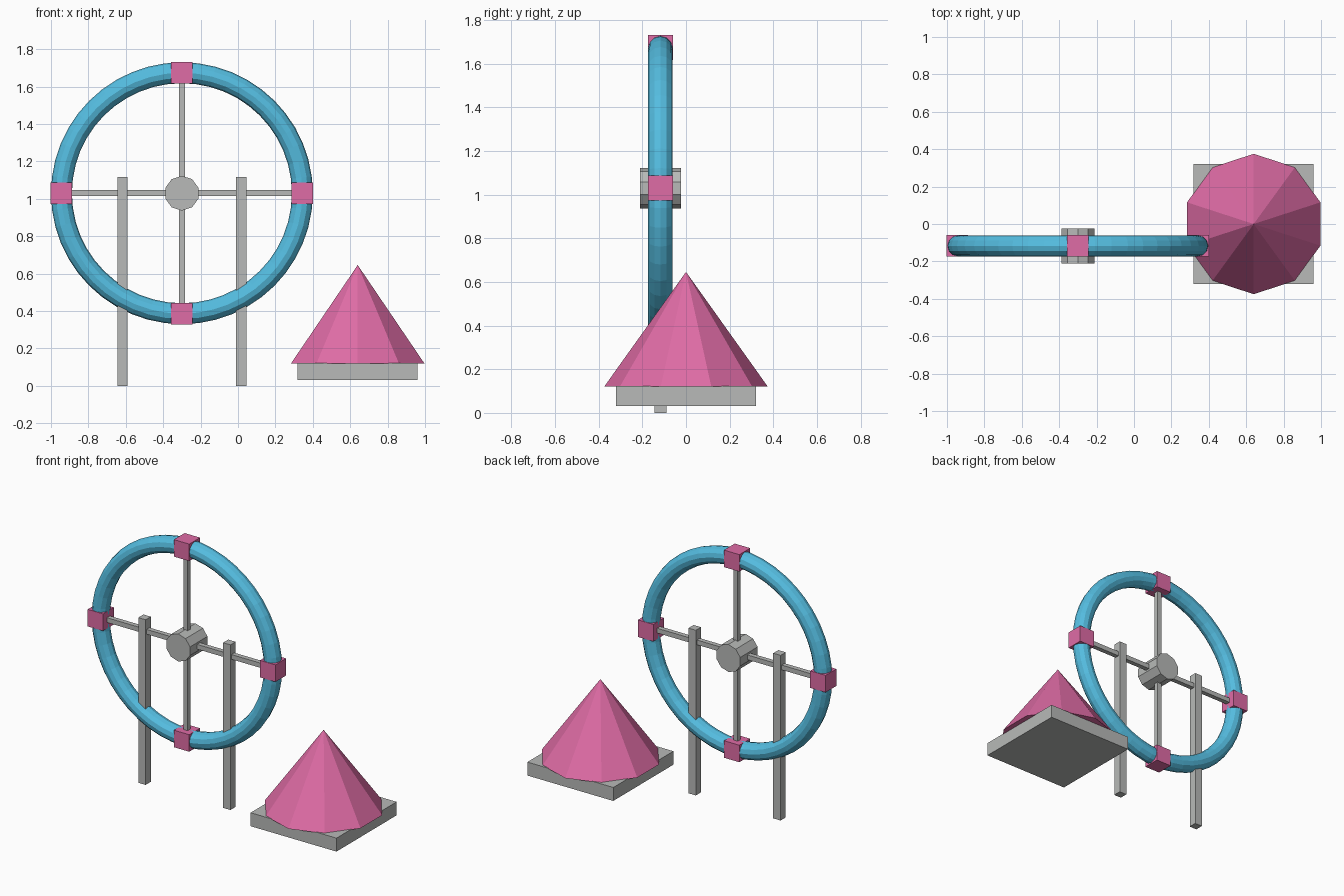
import bpy
from math import pi, sin, cos
from mathutils import Vector

cube = bpy.data.objects.get("Cube")
if cube:
    bpy.data.objects.remove(cube, do_unlink=True)


def material(name, r, g, b):
    m = bpy.data.materials.new(name)
    m.use_nodes = True
    m.diffuse_color = (r, g, b, 1)
    m.node_tree.nodes["Principled BSDF"].inputs["Base Color"].default_value = (r, g, b, 1)
    return m


blue = material("sky blue", 0.09, 0.51, 0.75)
pink = material("pink", 0.74, 0.15, 0.38)
grey = material("light grey", 0.48, 0.49, 0.48)


def finish(name, mat):
    ob = bpy.context.object
    ob.name = name
    ob.data.materials.append(mat)
    return ob


def box(name, mat, center, size):
    bpy.ops.mesh.primitive_cube_add(size=1, location=center)
    ob = finish(name, mat)
    ob.scale = size
    bpy.ops.object.transform_apply(location=False, rotation=False, scale=True)
    return ob


# Wheel rim and hub, facing the front
hub = Vector((-0.3, -0.117, 1.03))
rim_radius, tube = 0.644, 0.056
bpy.ops.mesh.primitive_torus_add(major_radius=rim_radius, minor_radius=tube,
                                 major_segments=48, minor_segments=12,
                                 location=hub, rotation=(pi / 2, 0, 0))
finish("wheel_rim", blue)
bpy.ops.mesh.primitive_cylinder_add(vertices=10, radius=0.093, depth=0.186,
                                    location=hub, rotation=(pi / 2, 0, 0))
finish("wheel_hub", grey)

# Crossed spokes
box("horizontal_spoke", grey, hub, (2 * rim_radius, 0.032, 0.032))
box("vertical_spoke", grey, hub, (0.032, 0.032, 2 * rim_radius))

# Cabins at the ends of the spokes
for i, side in enumerate(("left", "top", "right", "bottom")):
    a = i * pi / 2
    box(side + "_cabin", pink, hub + rim_radius * Vector((cos(a), 0, sin(a))), (0.115,) * 3)

# Upright posts
post_height = 1.116
for side, sign in (("left", 1), ("right", -1)):
    box(side + "_post", grey, (hub.x + sign * 0.317, hub.y, post_height / 2),
        (0.055, 0.055, post_height))

# Tent: square floor slab and ten-sided roof
box("tent_floor", grey, (0.64, 0, 0.077), (0.642, 0.642, 0.091))
bpy.ops.mesh.primitive_cone_add(vertices=10, radius1=0.375, radius2=0, depth=0.526,
                                location=(0.64, 0, 0.383))
finish("tent_roof", pink)
